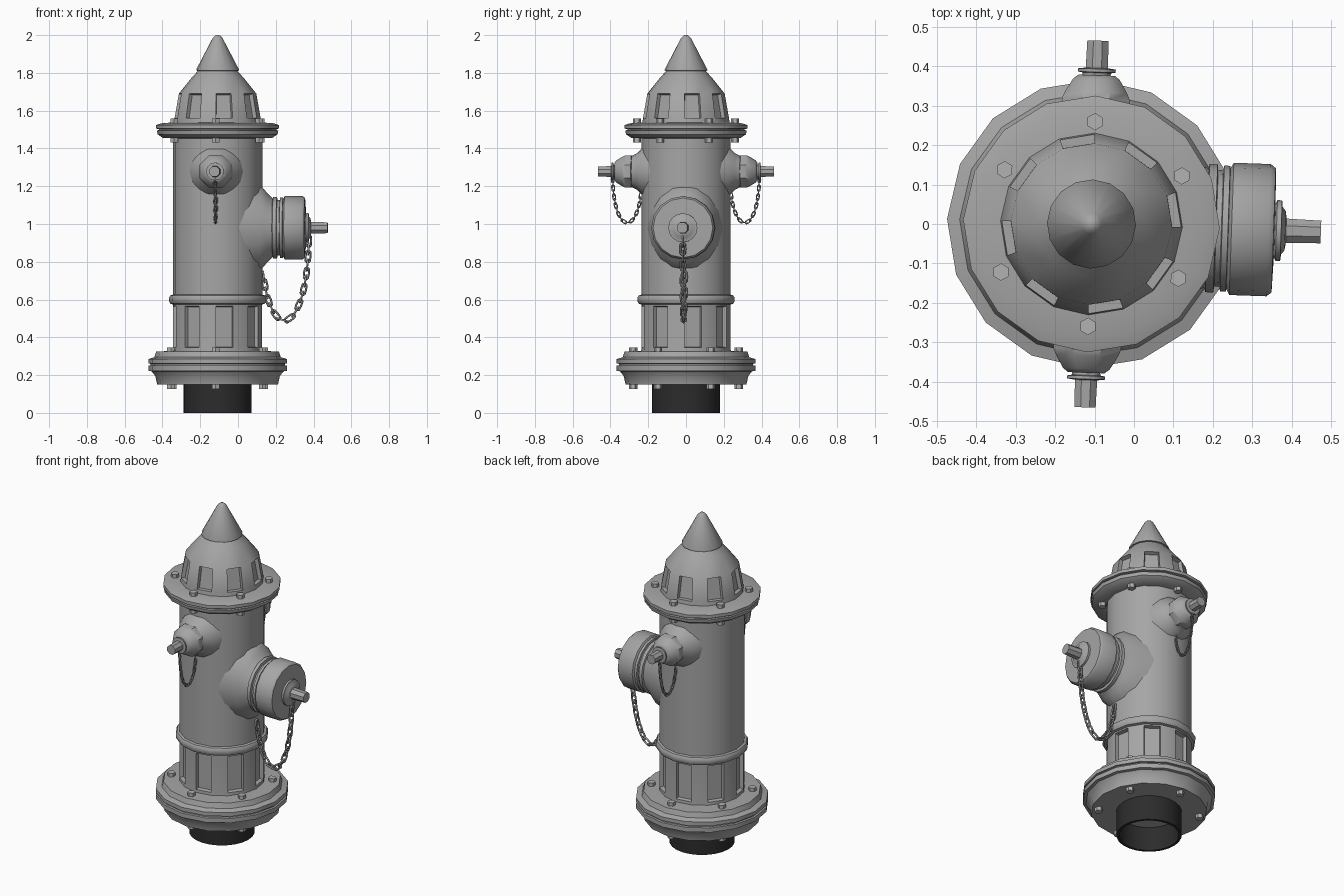
import bpy, bmesh, math
from mathutils import Matrix, Vector

if "Cube" in bpy.data.objects:
    bpy.data.objects.remove(bpy.data.objects["Cube"])

# Whole model sits on an offset axis, turned by two degrees
ROOT = Matrix.Translation((-0.108, 0, 0)) @ Matrix.Rotation(math.radians(-2), 4, 'Z')


def material(name, v):
    m = bpy.data.materials.new(name)
    m.diffuse_color = (v, v, v, 1)
    m.use_nodes = True
    m.node_tree.nodes["Principled BSDF"].inputs["Base Color"].default_value = m.diffuse_color
    return m


IRON = material("grey_iron", 0.38)
BOLT = material("bolt_grey", 0.45)
DARK = material("dark_pipe", 0.025)
CHAIN = material("chain_grey", 0.30)


def finish(bm, name, mat, matrix=Matrix(), angle=40):
    mesh = bpy.data.meshes.new(name)
    bm.transform(ROOT @ matrix)
    bm.to_mesh(mesh)
    bm.free()
    mesh.materials.append(mat)
    ob = bpy.data.objects.new(name, mesh)
    bpy.context.collection.objects.link(ob)
    bpy.ops.object.select_all(action='DESELECT')
    ob.select_set(True)
    bpy.context.view_layer.objects.active = ob
    bpy.ops.object.shade_smooth_by_angle(angle=math.radians(angle))
    return ob


def lathe(name, profile, mat=IRON, segs=16, matrix=Matrix(), caps=True, flutes=(), phase=0.0):
    """Revolve (radius, height[, y radius]) points; rows in flutes get recessed panels."""
    bm = bmesh.new()
    rings = []
    for p in profile:
        rx, z = p[0], p[1]
        ry = p[2] if len(p) > 2 else rx
        rings.append([bm.verts.new((rx * math.cos(2 * math.pi * (i + phase) / segs),
                                    ry * math.sin(2 * math.pi * (i + phase) / segs), z))
                      for i in range(segs)])
    panels = []
    for k in range(len(rings) - 1):
        a, b = rings[k], rings[k + 1]
        for i in range(segs):
            j = (i + 1) % segs
            f = bm.faces.new((a[i], a[j], b[j], b[i]))
            if k in flutes and i % 2 == 0:
                panels.append(f)
    if caps:
        bm.faces.new(rings[0][::-1])
        bm.faces.new(rings[-1])
    bm.normal_update()
    if panels:
        bmesh.ops.inset_individual(bm, faces=panels, thickness=0.006, depth=-0.022)
    return finish(bm, name, mat, matrix)


# Ground pipe, open below
lathe("ground_pipe", [(0.165, 0.145), (0.165, 0.0), (0.18, 0.0), (0.18, 0.155)], DARK, 24, caps=False)

# Base flange
lathe("base_flange", [(0.17, 0.15), (0.32, 0.15), (0.33, 0.195), (0.35, 0.22), (0.367, 0.223),
                      (0.367, 0.25), (0.356, 0.252), (0.356, 0.26), (0.367, 0.262), (0.367, 0.285),
                      (0.335, 0.295), (0.325, 0.325), (0.23, 0.328)])

# Fluted lower barrel, bead and main barrel
lathe("lower_barrel", [(0.238, 0.32), (0.236, 0.345), (0.236, 0.565), (0.236, 0.6)], flutes=(1,))
lathe("barrel_bead", [(0.23, 0.572), (0.25, 0.578), (0.257, 0.59), (0.257, 0.61),
                      (0.25, 0.622), (0.23, 0.628)])
lathe("main_barrel", [(0.237, 0.6), (0.237, 1.46)])

# Double top flange
lathe("top_flange", [(0.22, 1.453), (0.29, 1.456), (0.318, 1.475), (0.322, 1.495), (0.311, 1.497),
                     (0.311, 1.503), (0.326, 1.505), (0.326, 1.524), (0.29, 1.535), (0.2, 1.538)])

# Fluted bonnet and pointed cap
lathe("bonnet", [(0.232, 1.53), (0.228, 1.56), (0.205, 1.69), (0.137, 1.775), (0.1, 1.815)], flutes=(1,))
lathe("pointed_cap", [(0.09, 1.808), (0.113, 1.812), (0.113, 1.818), (0.026, 1.985), (0.013, 1.998),
                      (0.003, 2.0)])


# Rings of bolts on both sides of each flange
def bolt_ring(name, radius, z0, z1):
    bm = bmesh.new()
    for i in range(6):
        a = math.radians(30 + 60 * i)
        place = Matrix.Translation((radius * math.cos(a), radius * math.sin(a), (z0 + z1) / 2))
        bmesh.ops.create_cone(bm, cap_ends=True, segments=6, radius1=0.022, radius2=0.022,
                              depth=z1 - z0, matrix=place)
    finish(bm, name, BOLT)


bolt_ring("top_flange_upper_bolts", 0.26, 1.525, 1.558)
bolt_ring("top_flange_lower_bolts", 0.26, 1.432, 1.46)
bolt_ring("base_upper_bolts", 0.28, 0.315, 0.347)
bolt_ring("base_lower_bolts", 0.28, 0.127, 0.16)

# Large outlet towards +x: local x is vertical, local z points outwards
big = Matrix.Translation((0, 0, 0.98)) @ Matrix.Rotation(math.pi / 2, 4, 'Y')
lathe("large_outlet_neck", [(0.25, 0.12, 0.2), (0.222, 0.23, 0.172), (0.185, 0.262, 0.16),
                            (0.155, 0.292, 0.152), (0.163, 0.295), (0.163, 0.315), (0.148, 0.317),
                            (0.148, 0.33), (0.16, 0.332), (0.16, 0.347), (0.14, 0.35)], matrix=big)
lathe("large_outlet_cap", [(0.15, 0.346), (0.168, 0.356), (0.168, 0.45), (0.158, 0.463),
                           (0.06, 0.466)], matrix=big)
lathe("large_outlet_washer", [(0.065, 0.464), (0.077, 0.47), (0.077, 0.482), (0.06, 0.484),
                              (0.05, 0.492), (0.03, 0.495)], matrix=big)
lathe("large_outlet_stem", [(0.034, 0.48), (0.031, 0.583)], segs=8, matrix=big, phase=0.5)


# Chains of linked loops hanging on a cubic curve in the plane of each outlet
def chain(name, d, pts, half_len, half_wid, wire, pitch):
    d = Vector(d)
    up = Vector((0, 0, 1))
    n = d.cross(up)
    p = [d * a + up * z for a, z in pts]
    samples = [p[0] * (1 - t) ** 3 + p[1] * 3 * t * (1 - t) ** 2 + p[2] * 3 * t * t * (1 - t) + p[3] * t ** 3
               for t in (i / 400 for i in range(401))]
    bm = bmesh.new()
    walked, count = pitch, 0
    for s0, s1 in zip(samples, samples[1:]):
        walked += (s1 - s0).length
        if walked < pitch:
            continue
        walked -= pitch
        t = (s1 - s0).normalized()
        w = n if count % 2 else t.cross(n)
        h = t.cross(w)
        count += 1
        rings = []
        for i in range(12):
            a = 2 * math.pi * i / 12
            out = t * math.cos(a) + w * math.sin(a)
            straight = (half_len - half_wid) * max(-1, min(1, 3 * math.cos(a)))
            c = s0 + t * straight + out * half_wid
            rings.append([bm.verts.new(c + wire * (out * math.cos(b) + h * math.sin(b)))
                          for b in (2 * math.pi * k / 6 for k in range(6))])
        for i in range(12):
            r, q = rings[i], rings[(i + 1) % 12]
            for k in range(6):
                m = (k + 1) % 6
                bm.faces.new((r[k], q[k], q[m], r[m]))
    bmesh.ops.recalc_face_normals(bm, faces=bm.faces[:])
    finish(bm, name, CHAIN, angle=65)


chain("large_chain", (1, 0, 0), [(0.483, 0.91), (0.47, 0.38), (0.27, 0.38), (0.24, 0.76)],
      0.03, 0.013, 0.0055, 0.043)

# Two small eight-sided outlets with chains, mirrored front and back
for side, label in ((-1, "front"), (1, "back")):
    small = Matrix.Translation((0, 0, 1.278)) @ Matrix.Rotation(-side * math.pi / 2, 4, 'X')
    lathe(label + "_outlet_neck", [(0.15, 0.16), (0.125, 0.232), (0.095, 0.262), (0.082, 0.29)],
          matrix=small)
    lathe(label + "_outlet_cap", [(0.08, 0.283), (0.093, 0.29), (0.093, 0.318), (0.085, 0.335),
                                  (0.064, 0.368), (0.05, 0.378)], segs=8, matrix=small, phase=0.5)
    lathe(label + "_outlet_washer", [(0.035, 0.374), (0.036, 0.384), (0.048, 0.386),
                                     (0.048, 0.394), (0.025, 0.397)], segs=12, matrix=small)
    lathe(label + "_outlet_stem", [(0.031, 0.385), (0.029, 0.466)], segs=8, matrix=small, phase=0.5)
    chain(label + "_chain", (0, side, 0), [(0.388, 1.235), (0.38, 0.945), (0.26, 0.945), (0.238, 1.165)],
          0.0165, 0.0075, 0.0032, 0.0235)
